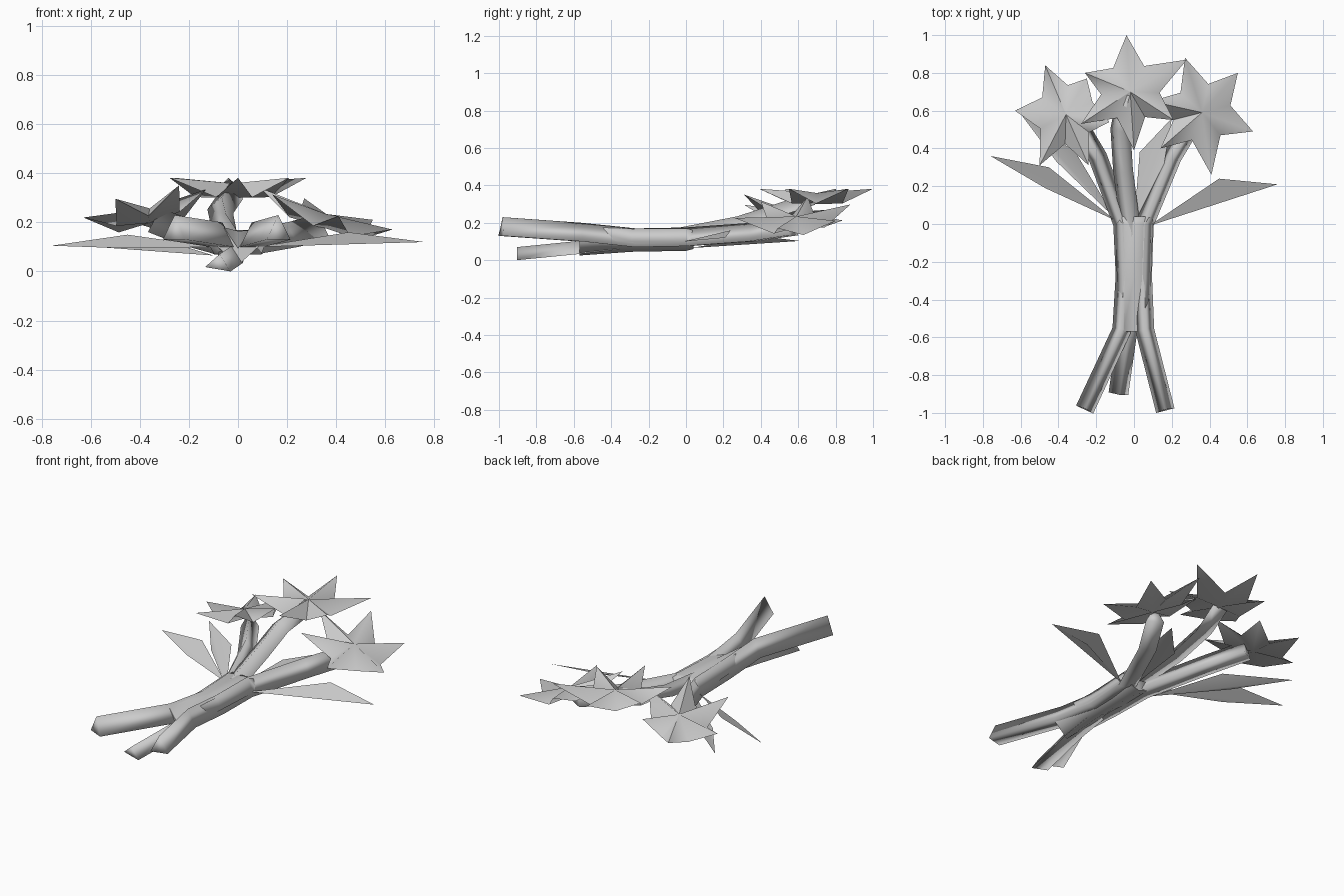
import bpy
import math
from mathutils import Vector

if "Cube" in bpy.data.objects:
    bpy.data.objects.remove(bpy.data.objects["Cube"], do_unlink=True)

grey = bpy.data.materials.new("plain_grey")
grey.use_nodes = True
grey.diffuse_color = (0.6, 0.6, 0.6, 1)
grey.node_tree.nodes["Principled BSDF"].inputs["Base Color"].default_value = (0.6, 0.6, 0.6, 1)


def build(name, verts, faces, angle):
    mesh = bpy.data.meshes.new(name)
    mesh.from_pydata([tuple(v) for v in verts], [], faces)
    mesh.materials.append(grey)
    obj = bpy.data.objects.new(name, mesh)
    bpy.context.collection.objects.link(obj)
    bpy.ops.object.select_all(action="DESELECT")
    obj.select_set(True)
    bpy.context.view_layer.objects.active = obj
    bpy.ops.object.shade_smooth_by_angle(angle=math.radians(angle))


def loft(name, rings, angle):
    """Skin a row of equal rings and cap both ends."""
    n, last = len(rings[0]), len(rings) - 1
    faces = [(n * i + j, n * i + (j + 1) % n, n * i + n + (j + 1) % n, n * i + n + j)
             for i in range(last) for j in range(n)]
    faces += [tuple(reversed(range(n))), tuple(range(n * last, n * last + n))]
    build(name, [v for ring in rings for v in ring], faces, angle)


def stem(name, path, section):
    """Sweep a three-sided section along a bent path."""
    pts = [Vector(p) for p in path]
    last = len(pts) - 1
    rings = []
    for i, p in enumerate(pts):
        tangent = (pts[min(i + 1, last)] - pts[max(i - 1, 0)]).normalized()
        side = tangent.cross(Vector((0, 0, 1))).normalized()
        up = side.cross(tangent)
        rings.append([p + side * a + up * b for a, b in section])
    loft(name, rings, 130)


def flower(name, center, tilt, tips):
    """Six-pointed star with raised tips, low notches and a domed middle."""
    c = Vector(center)

    def place(x, y, h):
        return Vector((x, y, c.z + tilt[0] * (x - c.x) + tilt[1] * (y - c.y) + h))

    angles = [math.atan2(y - c.y, x - c.x) for x, y in tips]
    rim = []
    for i, (x, y) in enumerate(tips):
        gap = (angles[i] - angles[(i + 1) % 6]) % math.tau
        a = angles[i] - gap / 2
        rim.append(place(x, y, 0.045))
        rim.append(place(c.x + 0.155 * math.cos(a), c.y + 0.155 * math.sin(a), -0.034))
    verts = rim + [place(c.x, c.y, 0.022), place(c.x, c.y, -0.037)]
    faces = []
    for i in range(12):
        j = (i + 1) % 12
        faces += [(j, i, 12), (i, j, 13)]
    build(name, verts, faces, 80)


def leaf(name, base, left, tip, right):
    """Lance-shaped blade folded along its middle."""
    build(name, [base, left, tip, right], [(0, 2, 1), (0, 3, 2)], 50)


# Stems
outer = [(-0.05, -0.045), (0.05, -0.045), (0, 0.055)]
lower = [(-0.055, -0.012), (0.05, -0.03), (0.005, 0.04)]
stem("right_stem", [(-0.26, -0.98, 0.175), (-0.065, -0.56, 0.145), (-0.047, -0.27, 0.115),
                    (-0.06, 0, 0.12), (-0.19, 0.35, 0.155), (-0.32, 0.57, 0.205)], outer)
stem("left_stem", [(0.165, -0.985, 0.175), (0.057, -0.56, 0.145), (0.045, -0.27, 0.115),
                   (0.055, 0, 0.12), (0.2, 0.35, 0.145), (0.33, 0.57, 0.178)], outer)
stem("middle_stem", [(-0.08, -0.9, 0.03), (-0.03, -0.55, 0.065), (-0.015, -0.03, 0.135),
                     (-0.055, 0.28, 0.195), (-0.07, 0.5, 0.265), (-0.03, 0.69, 0.325)], lower)

# Waist where the stems merge: y, half width, shoulder, groove, side and keel heights
waist = [(-0.57, 0.058, 0.18, 0.095, 0.105, 0.025), (-0.29, 0.06, 0.168, 0.165, 0.1, 0.045),
         (0.0, 0.07, 0.17, 0.17, 0.095, 0.05), (0.04, 0.08, 0.16, 0.16, 0.095, 0.06)]
loft("stem_waist", [[Vector(p) for p in ((-w - 0.03, y, m), (-w, y, s), (0, y, g),
                                         (w, y, s), (w + 0.03, y, m), (0, y, k))]
                    for y, w, s, g, m, k in waist], 85)

# Blossoms, with tips listed clockwise
flower("middle_flower", (-0.02, 0.7, 0.337), (0, 0),
       [(-0.04, 1.0), (0.28, 0.87), (0.21, 0.55), (0, 0.39), (-0.28, 0.53), (-0.26, 0.8)])
flower("right_flower", (-0.36, 0.58, 0.235), (0.21, -0.17),
       [(-0.47, 0.84), (-0.25, 0.77), (-0.13, 0.54), (-0.24, 0.31), (-0.5, 0.31), (-0.63, 0.6)])
flower("left_flower", (0.36, 0.59, 0.212), (-0.3, 0.05),
       [(0.27, 0.88), (0.55, 0.8), (0.63, 0.49), (0.41, 0.26), (0.14, 0.4), (0.09, 0.65)])

# Leaves
leaf("right_outer_leaf", (-0.1, 0.02, 0.1), (-0.47, 0.19, 0.095), (-0.76, 0.36, 0.105), (-0.45, 0.3, 0.15))
leaf("left_outer_leaf", (0.08, -0.01, 0.1), (0.45, 0.24, 0.16), (0.76, 0.21, 0.12), (0.47, 0.165, 0.12))
leaf("right_inner_leaf", (-0.1, 0.03, 0.065), (-0.41, 0.33, 0.09), (-0.62, 0.61, 0.103), (-0.31, 0.38, 0.13))
leaf("left_inner_leaf", (0, 0, 0.11), (0.03, 0.38, 0.13), (0.2, 0.56, 0.15), (0.16, 0.32, 0.15))
